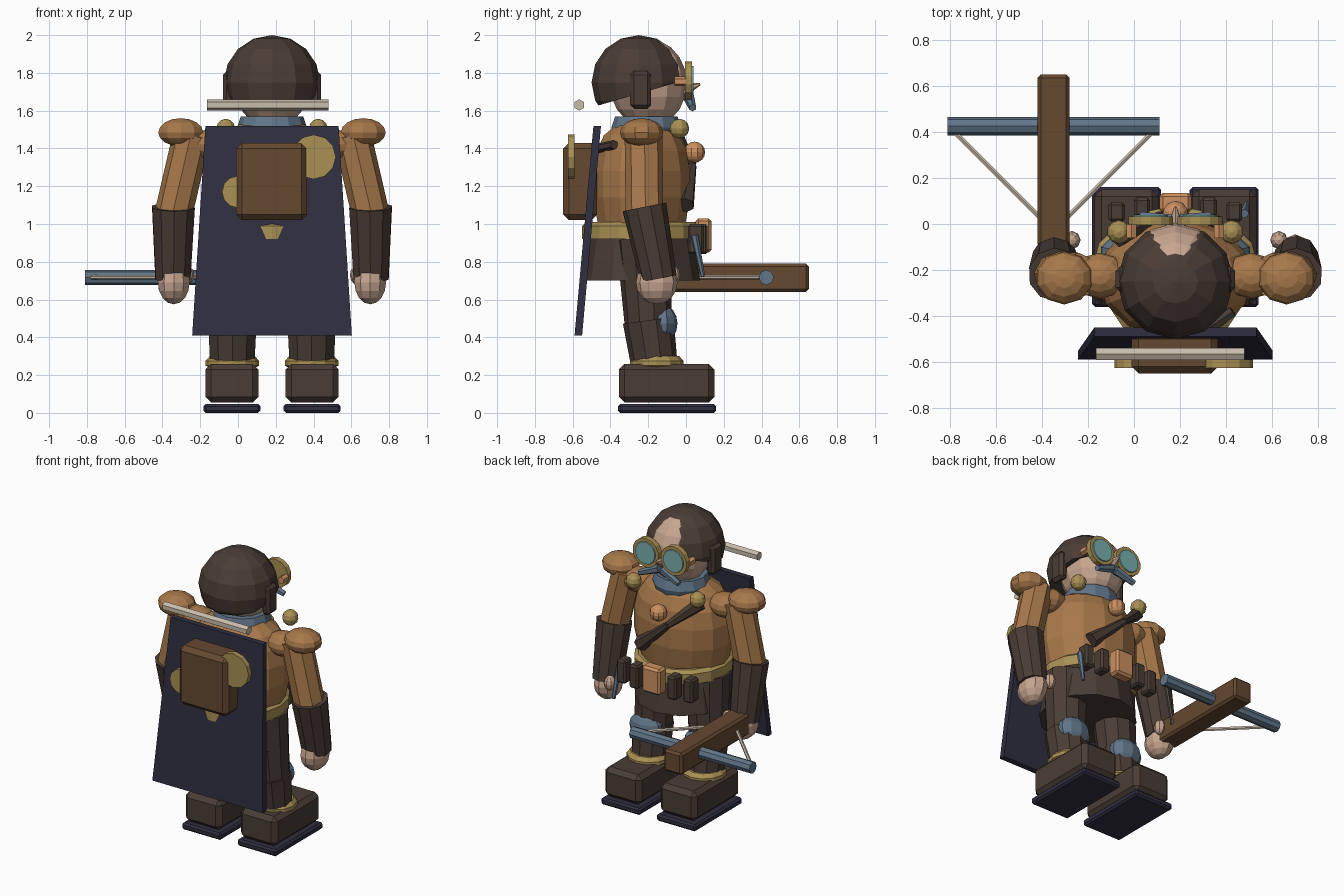
import bpy, bmesh, math
from mathutils import Vector, Matrix

cube = bpy.data.objects.get("Cube")
if cube:
    bpy.data.objects.remove(cube, do_unlink=True)

CX, CY = 0.18, -0.235  # body axis


def material(name, rgb):
    m = bpy.data.materials.new(name)
    m.use_nodes = True
    color = (*rgb, 1)
    m.diffuse_color = color
    m.node_tree.nodes["Principled BSDF"].inputs["Base Color"].default_value = color
    return m


DARK = material("dark brown", (.069, .046, .036))
LEATHER = material("tan leather", (.39, .19, .07))
COPPER = material("copper", (.6, .28, .12))
GOLD = material("old gold", (.4, .28, .09))
NAVY = material("navy", (.028, .028, .052))
WOOD = material("wood brown", (.13, .066, .03))
STEEL = material("blue steel", (.12, .18, .25))
SKIN = material("skin", (.57, .38, .28))
BONE = material("bone", (.58, .51, .41))
LENS = material("teal lens", (.19, .43, .43))


def finish(name, bm, mat):
    bmesh.ops.recalc_face_normals(bm, faces=bm.faces)
    me = bpy.data.meshes.new(name)
    bm.to_mesh(me)
    bm.free()
    me.materials.append(mat)
    ob = bpy.data.objects.new(name, me)
    bpy.context.collection.objects.link(ob)
    return ob


def box(name, lo, hi, mat, bevel=0.0):
    lo, hi = Vector(lo), Vector(hi)
    bm = bmesh.new()
    bmesh.ops.create_cube(bm, size=1, matrix=Matrix.LocRotScale((lo + hi) / 2, None, hi - lo))
    if bevel:
        bmesh.ops.bevel(bm, geom=bm.edges[:], offset=bevel, segments=1, affect='EDGES')
    return finish(name, bm, mat)


def ball(name, center, radii, mat, segs=10, rings=8, cut=None):
    bm = bmesh.new()
    bmesh.ops.create_uvsphere(bm, u_segments=segs, v_segments=rings, radius=1,
                              matrix=Matrix.LocRotScale(Vector(center), None, Vector(radii)))
    if cut:
        bmesh.ops.bisect_plane(bm, geom=bm.verts[:] + bm.edges[:] + bm.faces[:],
                               plane_co=cut[0], plane_no=cut[1], clear_inner=True)
        bmesh.ops.holes_fill(bm, edges=[e for e in bm.edges if e.is_boundary])
    return finish(name, bm, mat)


def rod(name, a, b, r0, r1, mat, sides=10):
    a, b = Vector(a), Vector(b)
    d = b - a
    turn = d.to_track_quat('Z', 'Y').to_matrix().to_4x4()
    bm = bmesh.new()
    bmesh.ops.create_cone(bm, cap_ends=True, segments=sides, radius1=r0, radius2=r1,
                          depth=d.length, matrix=Matrix.Translation((a + b) / 2) @ turn)
    return finish(name, bm, mat)


def lathe(name, center, profile, mat, rx=1, ry=1, sides=14, closed=False):
    bm = bmesh.new()
    rings = []
    for r, z in profile:
        rings.append([bm.verts.new((center[0] + r * rx * math.cos(t * math.tau / sides),
                                    center[1] + r * ry * math.sin(t * math.tau / sides), z))
                      for t in range(sides)])
    pairs = list(zip(rings, rings[1:]))
    if closed:
        pairs.append((rings[-1], rings[0]))
    else:
        bm.faces.new(rings[0])
        bm.faces.new(rings[-1])
    for low, high in pairs:
        for i in range(sides):
            j = (i + 1) % sides
            bm.faces.new((low[i], low[j], high[j], high[i]))
    return finish(name, bm, mat)


# Torso, belt, skirt and collar
lathe("torso", (CX, CY), [(.86, .94), (.92, 1.02), (1, 1.14), (1, 1.28), (.93, 1.39),
                          (.78, 1.47), (.5, 1.53)], LEATHER, .335, .262)
lathe("belt", (CX, CY), [(.315, .92), (.315, .99), (.29, 1.01), (.27, 1.01), (.27, .92)],
      GOLD, closed=True, sides=16)
lathe("skirt", (CX, CY), [(.31, .7), (.27, .94)], DARK, sides=12)
lathe("collar", (CX, -.21), [(.17, 1.46), (.185, 1.51), (.165, 1.57)], STEEL, sides=12)

# Head, cap and face
ball("head", (CX, -.2, 1.745), (.205, .205, .235), SKIN, 12, 10)
ball("cap", (CX, -.25, 1.75), (.255, .25, .25), DARK, 12, 8,
     cut=((CX, -.25, 1.69), (0, -.28, .96)))
rod("nose", (CX, -.02, 1.71), (CX, .075, 1.74), .04, .006, SKIN, 6)

# Legs, arms and other mirrored parts
for s, side in ((1, "left"), (-1, "right")):
    def at(off, y, z):
        return (CX + s * off, y, z)

    fx = CX + s * .212
    box(side + "_sole", (fx - .15, -.36, 0), (fx + .15, .16, .047), NAVY, .012)
    box(side + "_boot", (fx - .14, -.355, .055), (fx + .14, .15, .26), DARK, .03)
    rod(side + "_shin", at(.21, -.16, .2), at(.21, -.2, .49), .12, .135, DARK)
    rod(side + "_thigh", at(.21, -.2, .47), at(.19, -.225, .92), .125, .145, DARK)
    lathe(side + "_ankle_cuff", (CX + s * .21, -.155),
          [(.12, .24), (.142, .25), (.142, .275), (.12, .3)], GOLD, sides=12)
    ball(side + "_ankle_tongue", at(.21, -.09, .27), (.08, .055, .045), GOLD, 8, 6)
    ball(side + "_knee_pad", at(.21, -.125, .473), (.12, .08, .1), STEEL)

    rod(side + "_upper_arm", at(.52, -.22, 1.06), at(.425, -.225, 1.47), .1, .1, LEATHER, 8)
    ball(side + "_shoulder_pad", at(.483, -.235, 1.485), (.125, .115, .075), LEATHER)
    ball(side + "_shoulder_joint", at(.33, -.225, 1.42), (.12, .1, .08), LEATHER)
    rod(side + "_gauntlet", at(.525, -.145, .71), at(.522, -.22, 1.09), .097, .118, DARK)
    ball(side + "_hand", at(.52, -.155, .69), (.088, .11, .115), SKIN)
    ball(side + "_thumb", at(.45, -.07, .73), (.038, .04, .05), SKIN, 8, 6)

    box(side + "_ear_flap", at(.2, -.296, 1.61), at(.26, -.185, 1.81), DARK, .02)
    rod(side + "_goggle_rim", at(.107, -.005, 1.76), at(.107, .032, 1.76), .1, .1, GOLD, 14)
    rod(side + "_goggle_lens", at(.107, .025, 1.76), at(.107, .039, 1.76), .08, .076, LENS, 14)
    rod(side + "_goggle_hinge", at(.19, -.06, 1.755), at(.19, 0, 1.755), .025, .025, COPPER, 6)
    rod(side + "_moustache", at(.015, .015, 1.67), at(.15, .035, 1.615), .03, .02, STEEL, 6)
    ball(side + "_cloak_stud", at(.245, -.035, 1.505), (.052, .052, .052), GOLD, 10, 6)

    # Belt pouches
    for n, (off, y) in enumerate(((.145, .075), (.255, .055))):
        x = CX + s * off
        box(f"{side}_pouch_{n + 1}", (x - .035, y - .045, .84), (x + .035, y + .04, 1), DARK, .012)

# Chest details
box("buckle_pouch", (.11, .05, .85), (.25, .135, 1.03), COPPER, .015)
ball("chest_medal", (CX, .045, 1.38), (.056, .056, .056), COPPER)
rod("strap_upper", (-.07, -.06, 1.47), (.11, .035, 1.31), .045, .022, DARK, 6)
rod("strap_lower", (.11, .035, 1.31), (.35, -.005, 1.1), .022, .05, DARK, 6)
rod("strap_back", (CX + .12, -.47, 1.4), (CX + .25, -.38, 1.42), .025, .025, DARK, 6)
rod("belt_dagger", (.48, .045, .94), (.49, .09, .72), .02, .012, STEEL, 6)

# Cape: a tapered, leaning slab
cape = box("cape", (-.5, -.02, -.5), (.5, .02, .5), NAVY)
for v in cape.data.vertices:
    top = v.co.z > 0
    v.co.x = CX + v.co.x * (.705 if top else .845)
    v.co.y += -.47 if top else -.57
    v.co.z = 1.52 if top else .41

# Backpack with round gold fittings and a bedroll pole
box("backpack", (-.01, -.65, 1.02), (.365, -.47, 1.43), WOOD, .03)
rod("large_gear", (.4, -.625, 1.355), (.4, -.59, 1.355), .118, .118, GOLD, 12)
rod("small_gear", (0, -.625, 1.17), (0, -.59, 1.17), .085, .085, GOLD, 12)
rod("pack_pole", (-.165, -.565, 1.63), (.48, -.565, 1.63), .03, .03, BONE, 6)

# Crossbow held in the right hand
BOW_X = -.35
box("crossbow_stock", (BOW_X - .07, -.1, .64), (BOW_X + .07, .65, .79), WOOD, .015)
rod("crossbow_limb", (BOW_X - .46, .425, .717), (BOW_X + .46, .425, .717), .04, .04, STEEL, 8)
for s, side in ((1, "left"), (-1, "right")):
    rod(side + "_bowstring", (BOW_X + s * .43, .4, .717), (BOW_X + s * .05, .02, .717),
        .012, .012, BONE, 6)
